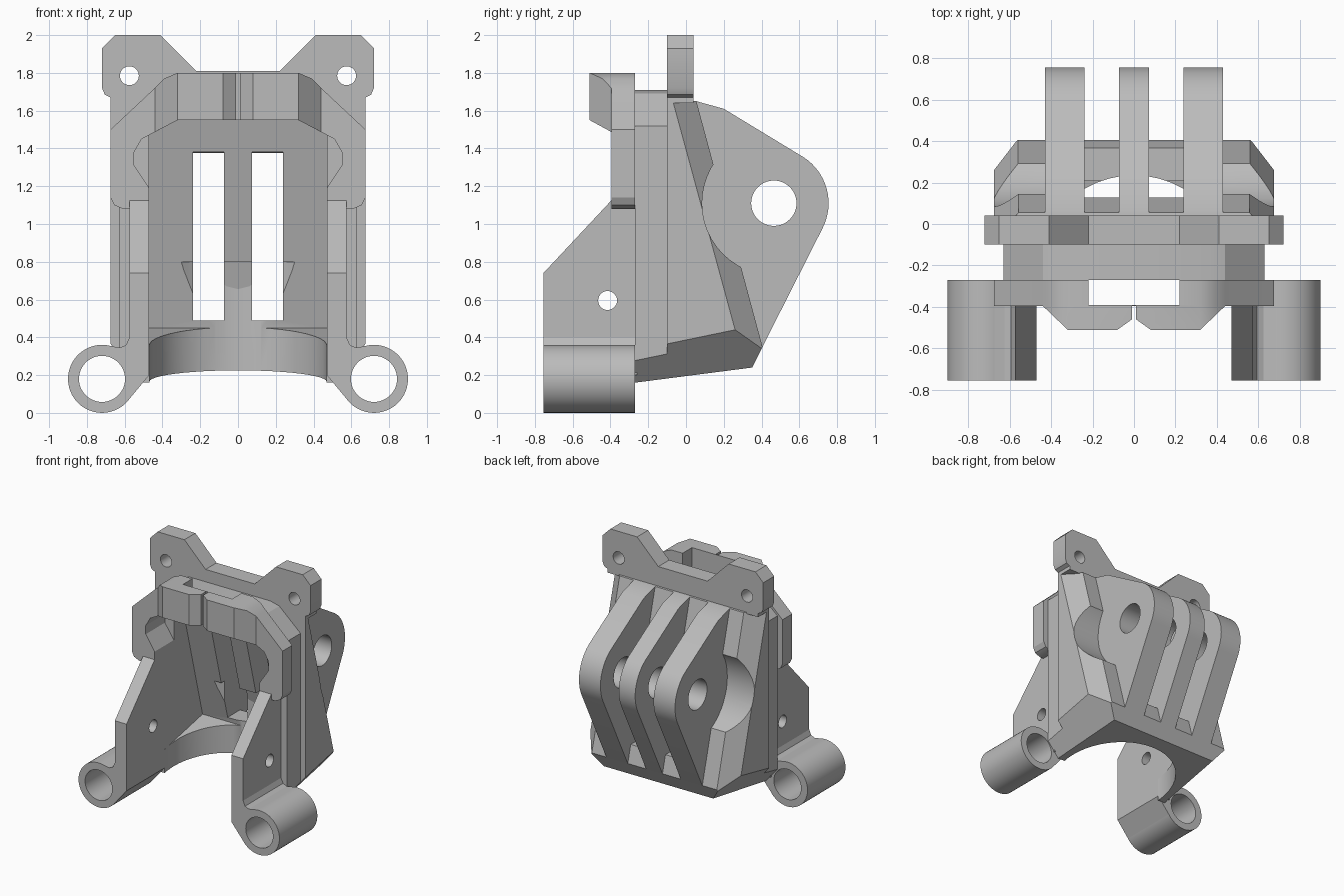
import bpy, bmesh, math
from mathutils import Vector

if "Cube" in bpy.data.objects:
    bpy.data.objects.remove(bpy.data.objects["Cube"], do_unlink=True)

grey = bpy.data.materials.new("plain grey")
grey.use_nodes = True
grey.diffuse_color = (0.5, 0.5, 0.5, 1)
grey.node_tree.nodes["Principled BSDF"].inputs["Base Color"].default_value = (0.5, 0.5, 0.5, 1)

PLACE = {"x": lambda p, d: (d, p[0], p[1]),
         "y": lambda p, d: (p[0], d, p[1]),
         "z": lambda p, d: (p[0], p[1], d)}


def prism(name, pts, axis, a, b):
    """Extrude a flat outline along an axis from a to b."""
    bm = bmesh.new()
    start = [bm.verts.new(PLACE[axis](p, a)) for p in pts]
    end = [bm.verts.new(PLACE[axis](p, b)) for p in pts]
    bm.faces.new(start)
    bm.faces.new(end)
    for i in range(len(pts)):
        j = (i + 1) % len(pts)
        bm.faces.new((start[i], start[j], end[j], end[i]))
    bmesh.ops.recalc_face_normals(bm, faces=bm.faces)
    mesh = bpy.data.meshes.new(name)
    bm.to_mesh(mesh)
    bm.free()
    mesh.materials.append(grey)
    obj = bpy.data.objects.new(name, mesh)
    bpy.context.collection.objects.link(obj)
    return obj


def arc(cx, cy, r, a0=0, a1=360, n=48):
    steps = n if a1 - a0 == 360 else n + 1
    angles = [math.radians(a0 + (a1 - a0) * i / n) for i in range(steps)]
    return [(cx + r * math.cos(t), cy + r * math.sin(t)) for t in angles]


def mirrored(pts):
    """Close a right-hand outline with its reflection."""
    return pts + [(-x, z) for x, z in reversed(pts)]


def cut(obj, *cutters):
    """Subtract cutters, then remove them."""
    bpy.ops.object.select_all(action="DESELECT")
    bpy.context.view_layer.objects.active = obj
    obj.select_set(True)
    for c in cutters:
        mod = obj.modifiers.new("cut", "BOOLEAN")
        mod.operation, mod.solver, mod.object = "DIFFERENCE", "EXACT", c
        bpy.ops.object.modifier_apply(modifier=mod.name)
        bpy.data.objects.remove(c, do_unlink=True)


def trim(obj, p, q, r):
    """Slice away the side of plane p-q-r that points outward from the centre."""
    p, q, r = Vector(p), Vector(q), Vector(r)
    n = (q - p).cross(r - p).normalized()
    if n.dot(p - Vector((0, -0.2, 0.9))) < 0:
        n = -n
    bm = bmesh.new()
    bm.from_mesh(obj.data)
    geom = bm.verts[:] + bm.edges[:] + bm.faces[:]
    bmesh.ops.bisect_plane(bm, geom=geom, plane_co=p, plane_no=n, clear_outer=True)
    bmesh.ops.holes_fill(bm, edges=[e for e in bm.edges if e.is_boundary])
    bmesh.ops.recalc_face_normals(bm, faces=bm.faces)
    bm.to_mesh(obj.data)
    bm.free()


# Shared outlines
opening = mirrored([(0.32, 1.55), (0.51, 1.45), (0.55, 1.38), (0.55, 1.31),
                    (0.47, 1.19), (0.47, 1.0)])
HOLE = (0.465, 1.11)


def cavity_cutters():
    room = prism("room", [(-0.6, 0.3), (-0.27, 0.35), (0.218, 0.45),
                          (-0.073, 1.55), (-0.6, 1.55)], "x", -0.47, 0.47)
    outlet = prism("outlet", arc(0, -0.235, 0.47), "z", 0, 0.8)
    flare = prism("flare", opening, "y", -0.6, -0.15)
    return room, outlet, flare


def trim_underside(obj):
    for s in (1, -1):
        trim(obj, (s * 0.675, -0.27, 0.33), (s * 0.675, 0.26, 0.44), (s * 0.49, 0.35, 0.24))


# Hollow body with sloping back
body = prism("body_shell", [(-0.1, 1.67), (0.055, 1.65), (0.405, 0.35),
                            (0.35, 0.24), (-0.1, 0.182)], "x", -0.675, 0.675)
for s in (1, -1):
    trim(body, (s * 0.675, -0.075, 1.67), (s * 0.675, 0.26, 0.44), (s * 0.56, 0.405, 0.35))
trim_underside(body)
cut(body, *cavity_cutters())
for s in (1, -1):
    vent = prism("vent", [(-0.3, 0.49), (0.6, 0.49), (0.6, 1.33), (0.1, 1.38), (-0.3, 1.38)],
                 "x", s * 0.073, s * 0.238)
    pocket = prism("pocket", arc(*HOLE, 0.38), "x", s * 0.43, s * 0.9)
    cut(body, vent, pocket)

# Mounting plate in front of the body
plate = prism("mounting_plate", mirrored([(0.36, 1.71), (0.44, 1.69), (0.63, 1.52), (0.63, 0.16)]),
              "y", -0.27, -0.1)
trim(plate, (1, -0.27, 0.16), (-1, -0.27, 0.16), (0, -0.1, 0.182))
trim_underside(plate)
cut(plate, *cavity_cutters())

# Hinge fins on the back
fin_outline = [(-0.02, 1.655), (0.055, 1.65), (0.2, 1.61)] + \
    arc(*HOLE, 0.29, 57, -27, 16)[:] + [(0.405, 0.35), (0.3, 0.4)]
for name, a, b in (("right_fin", -0.43, -0.238), ("middle_fin", -0.073, 0.073),
                   ("left_fin", 0.238, 0.43)):
    fin = prism(name, fin_outline, "x", a, b)
    cut(fin, prism("bolt_hole", arc(*HOLE, 0.12), "x", -1, 1))

# Top bracket with two screw ears
bracket = prism("top_bracket", mirrored(
    [(0.22, 1.81), (0.41, 2.0), (0.65, 2.0), (0.72, 1.93), (0.72, 1.72),
     (0.705, 1.685), (0.675, 1.67), (0.675, 1.64), (0.3, 1.64)]), "y", -0.1, 0.04)
for s in (1, -1):
    cut(bracket, prism("ear_hole", arc(s * 0.575, 1.785, 0.05, n=32), "y", -1, 1))

# Front clip frame, open below and slotted at the top
frame = prism("clip_frame", mirrored(
    [(0.32, 1.8), (0.39, 1.77), (0.44, 1.72), (0.675, 1.5), (0.675, 1.14),
     (0.655, 1.1), (0.61, 1.08), (0.47, 1.08)]), "y", -0.395, -0.27)
cut(frame, prism("flare", opening, "y", -1, 0),
    prism("slot", [(-0.22, -0.39), (0.22, -0.39), (0.22, -0.2), (-0.22, -0.2)], "z", 1.4, 2))

for s, side in ((1, "left"), (-1, "right")):
    # Clip lip
    lip = prism(side + "_clip_lip", [(s * x, z) for x, z in (
        (0.01, 1.8), (0.32, 1.8), (0.39, 1.77), (0.44, 1.72), (0.44, 1.487),
        (0.32, 1.55), (0.01, 1.55))], "y", -0.51, -0.39)
    trim(lip, (s * 0.32, -0.51, 1.5), (s * 0.44, -0.395, 1.5), (s * 0.32, -0.51, 1.8))
    cut(lip, prism("bevel", [(s * 0.08, -0.515), (s * 0.08, -0.51), (s * 0.01, -0.46),
                             (0, -0.46), (0, -0.515)], "z", 1, 2))

    # Side arm
    arm = prism(side + "_arm", [(-0.755, 0.2), (-0.755, 0.74), (-0.395, 1.125),
                                (-0.26, 1.125), (-0.26, 0.2)], "x", s * 0.47, s * 0.575)
    cut(arm, prism("arm_hole", arc(-0.415, 0.595, 0.05, n=32), "x", -1, 1))

    # Tube and the web that joins it to the arm
    web = prism(side + "_tube_web", [(s * x, z) for x, z in (
        (0.47, 0.2), (0.585, 0.062), (0.72, 0.18), (0.68, 0.355), (0.625, 0.345),
        (0.592, 0.36), (0.575, 0.4), (0.47, 0.4))], "y", -0.755, -0.27)
    tube = prism(side + "_tube", arc(s * 0.72, 0.18, 0.18), "y", -0.755, -0.27)
    for part in (web, tube):
        cut(part, prism("bore", arc(s * 0.72, 0.18, 0.122), "y", -1, 0))

# Smooth the round surfaces, keep edges sharp
bpy.ops.object.select_all(action="DESELECT")
for obj in bpy.context.collection.objects:
    if obj.type == "MESH" and obj.data.materials and obj.data.materials[0] == grey:
        obj.select_set(True)
        bpy.context.view_layer.objects.active = obj
bpy.ops.object.shade_smooth_by_angle(angle=math.radians(25))
